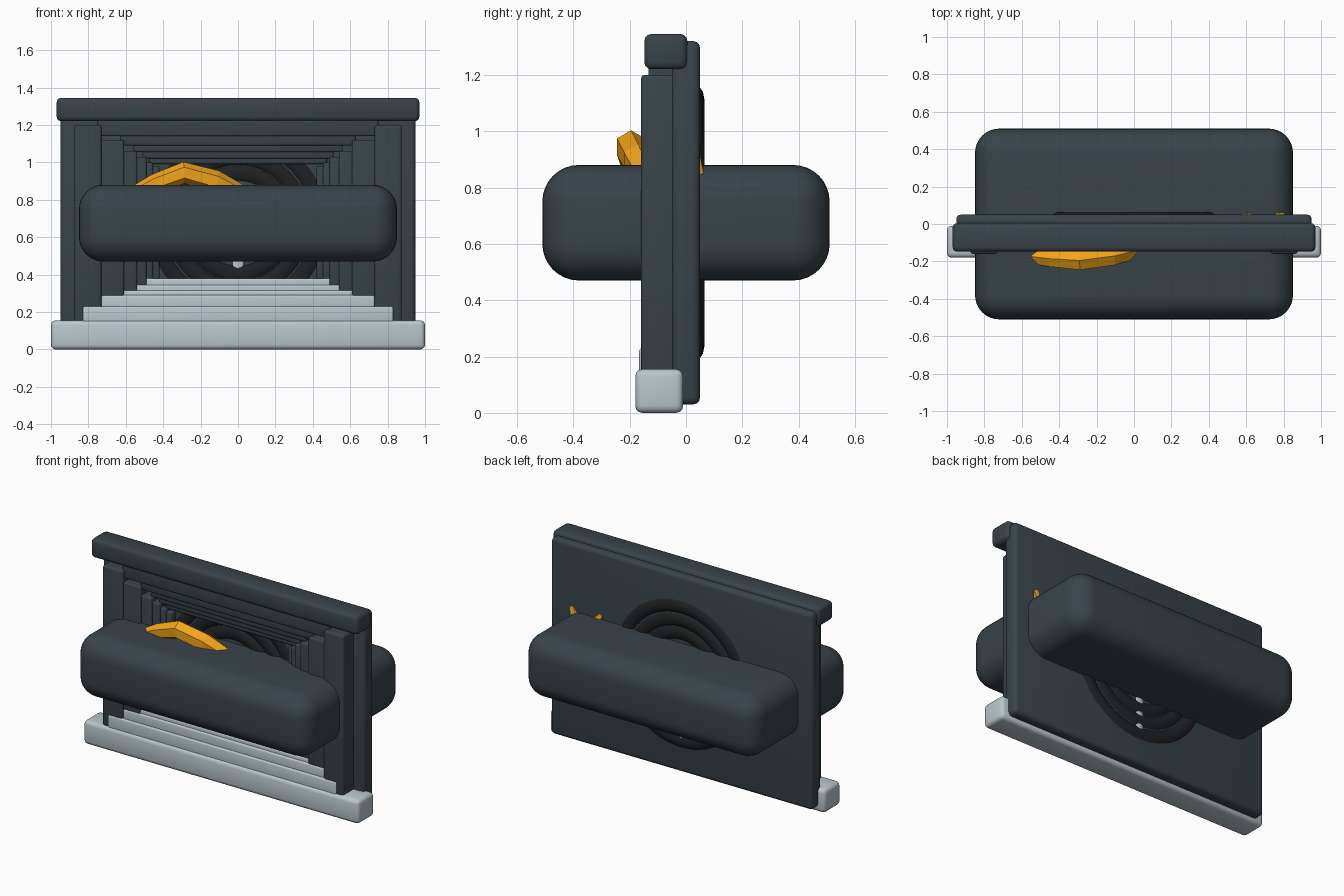
import bpy, bmesh, math
from mathutils import Vector

if "Cube" in bpy.data.objects:
    bpy.data.objects.remove(bpy.data.objects["Cube"])


def material(name, rgb):
    m = bpy.data.materials.new(name)
    m.diffuse_color = (*rgb, 1)
    m.use_nodes = True
    m.node_tree.nodes["Principled BSDF"].inputs["Base Color"].default_value = m.diffuse_color
    return m


SLATE = material("slate", (0.04, 0.056, 0.067))
DARK = material("charcoal", (0.014, 0.015, 0.016))
PALE = material("pale_stone", (0.49, 0.57, 0.61))
GOLD = material("gold", (0.9, 0.38, 0.01))


def smooth(ob, angle=35):
    bpy.ops.object.select_all(action='DESELECT')
    ob.select_set(True)
    bpy.context.view_layer.objects.active = ob
    bpy.ops.object.shade_smooth_by_angle(angle=math.radians(angle))


def box(name, x, y, z, mat, bevel=0.02, segments=3):
    """Rounded box from (min, max) ranges on each axis."""
    bm = bmesh.new()
    bmesh.ops.create_cube(bm, size=1)
    for v in bm.verts:
        v.co = Vector([(r[0] + r[1]) / 2 + c * (r[1] - r[0])
                       for r, c in zip((x, y, z), v.co)])
    bmesh.ops.bevel(bm, geom=bm.edges[:], offset=bevel, segments=segments,
                    profile=0.5, affect='EDGES')
    me = bpy.data.meshes.new(name)
    bm.to_mesh(me)
    bm.free()
    ob = bpy.data.objects.new(name, me)
    bpy.context.collection.objects.link(ob)
    me.materials.append(mat)
    smooth(ob)
    return ob


# Back plate and the thick rounded bar passing through it
box("back_plate", (-0.95, 0.95), (-0.05, 0.05), (0.03, 1.32), SLATE, 0.025)
box("cross_bar", (-0.85, 0.85), (-0.51, 0.51), (0.47, 0.88), SLATE, 0.13, 8)

# Nested frames: sill half width, sill top, post inner x, post top, lintel bottom
levels = [
    (1.00, 0.155, 0.73, 1.20, 1.22),
    (0.83, 0.23, 0.61, 1.12, 1.14),
    (0.73, 0.29, 0.54, 1.06, 1.09),
    (0.67, 0.315, 0.49, 1.03, 1.055),
    (0.61, 0.345, 0.455, 1.00, 1.02),
    (0.56, 0.38, 0.42, 0.98, 0.99),
]
sill_low, lintel_high, outer = 0.0, 1.345, 0.875
for i, (half, sill_top, inner, post_top, lintel_low) in enumerate(levels):
    d = 0.014 * i
    b = 0.025 if i == 0 else 0.01
    box(f"sill_{i}", (-half, half), (-0.18 + d, -0.01), (sill_low, sill_top), PALE, b)
    box(f"lintel_{i}", (-0.97 if i == 0 else -outer, 0.97 if i == 0 else outer),
        (-0.148 + d, 0.005 if i == 0 else -0.01), (lintel_low, lintel_high), SLATE, b)
    for side, s in (("left", -1), ("right", 1)):
        box(f"{side}_post_{i}", sorted((s * inner, s * outer)), (-0.16 + d, -0.01),
            (sill_top - 0.02, post_top), SLATE, min(b, 0.015))
    sill_low, lintel_high, outer = sill_top - 0.02, lintel_low + 0.02, inner + 0.02

# Concentric rings showing on both faces of the plate
for i, r in enumerate((0.44, 0.352, 0.268)):
    bpy.ops.mesh.primitive_torus_add(
        major_radius=r, minor_radius=0.065, major_segments=64, minor_segments=16,
        location=(0, 0, 0.675), rotation=(math.pi / 2, 0, 0))
    ring = bpy.context.object
    ring.name = f"ring_{i}"
    ring.data.materials.append(DARK)
    smooth(ring, 60)

# Pale rod behind the rings
bpy.ops.mesh.primitive_cylinder_add(vertices=16, radius=0.058, depth=0.38,
                                    location=(0, 0, 0.44))
rod = bpy.context.object
rod.name = "centre_rod"
rod.data.materials.append(PALE)
smooth(rod)


def gold_tube(name, points, sides=6):
    """Faceted tube through (x, y, z, radius) points, bending in the xz plane."""
    bm = bmesh.new()
    rows = []
    for k, p in enumerate(points):
        a, c = points[max(k - 1, 0)], points[min(k + 1, len(points) - 1)]
        t = (Vector(c[:3]) - Vector(a[:3])).normalized()
        u = t.cross(Vector((0, 1, 0))).normalized()
        w = t.cross(u)
        rows.append([bm.verts.new(Vector(p[:3]) + p[3] * (
            u * math.cos(math.tau * j / sides) + w * math.sin(math.tau * j / sides)))
            for j in range(sides)])
    for r0, r1 in zip(rows, rows[1:]):
        for j in range(sides):
            n = (j + 1) % sides
            bm.faces.new((r0[j], r0[n], r1[n], r1[j]))
    bm.faces.new(rows[0])
    bm.faces.new(rows[-1])
    bmesh.ops.recalc_face_normals(bm, faces=bm.faces[:])
    me = bpy.data.meshes.new(name)
    bm.to_mesh(me)
    bm.free()
    me.materials.append(GOLD)
    bpy.context.collection.objects.link(bpy.data.objects.new(name, me))


# Faceted gold form: arched front, and two tips piercing the plate at the back
gold_tube("gold_arch", [(-0.56, -0.17, 0.83, 0.04), (-0.44, -0.185, 0.89, 0.05),
                        (-0.29, -0.195, 0.945, 0.058), (-0.12, -0.17, 0.90, 0.058),
                        (0.0, -0.14, 0.84, 0.05)])
for i, (x, lean) in enumerate(((0.61, 0.05), (0.78, -0.03))):
    gold_tube(f"gold_tip_{i}", [(x + lean, 0.0, 0.76, 0.05), (x, 0.025, 0.86, 0.045),
                                (x - lean / 2, 0.03, 0.91, 0.025)])
